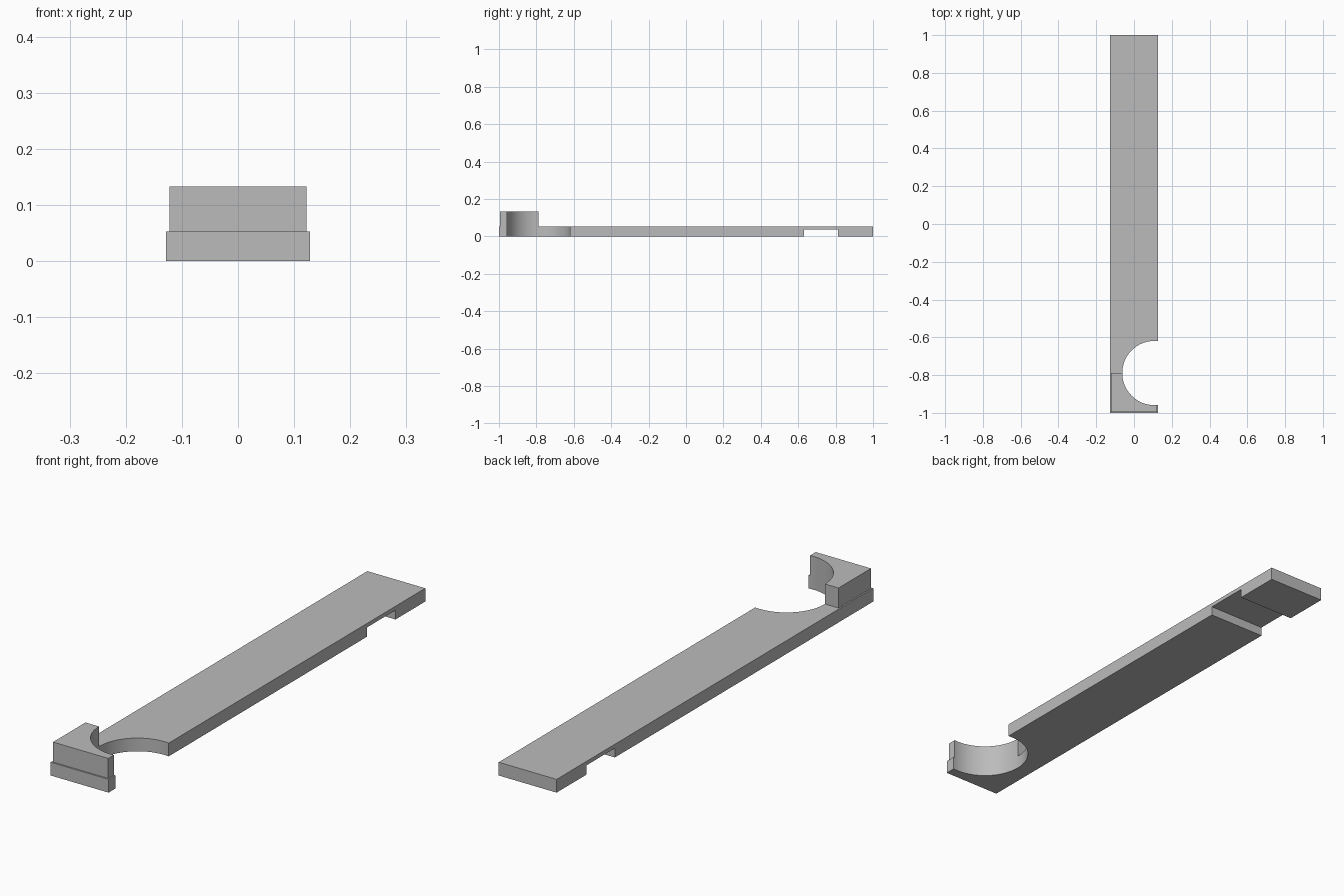
import bpy
import bmesh
import math

cube = bpy.data.objects.get("Cube")
if cube:
    bpy.data.objects.remove(cube, do_unlink=True)

grey = bpy.data.materials.new("plain grey")
grey.use_nodes = True
colour = (0.5, 0.5, 0.5, 1)
grey.diffuse_color = colour
grey.node_tree.nodes["Principled BSDF"].inputs["Base Color"].default_value = colour

HALF_WIDTH = 0.128
PLATE_TOP = 0.053
INSET = 0.006
CUP_X, CUP_Y, CUP_R = 0.108, -0.789, 0.17


def box(name, x, y, z):
    """Box from (min, max) pairs on each axis."""
    bm = bmesh.new()
    bmesh.ops.create_cube(bm, size=1)
    for v in bm.verts:
        v.co = [pair[0] if c < 0 else pair[1] for c, pair in zip(v.co, (x, y, z))]
    mesh = bpy.data.meshes.new(name)
    bm.to_mesh(mesh)
    bm.free()
    obj = bpy.data.objects.new(name, mesh)
    bpy.context.collection.objects.link(obj)
    mesh.materials.append(grey)
    return obj


def cut(obj, cutter):
    """Subtract the cutter and apply the result."""
    mod = obj.modifiers.new("cut", "BOOLEAN")
    mod.operation = "DIFFERENCE"
    mod.solver = "EXACT"
    mod.object = cutter
    bpy.ops.object.select_all(action="DESELECT")
    bpy.context.view_layer.objects.active = obj
    obj.select_set(True)
    bpy.ops.object.modifier_apply(modifier=mod.name)


# Long plate and the raised end block standing on it
plate = box("long_plate", (-HALF_WIDTH, HALF_WIDTH), (-1, 1), (0, PLATE_TOP))
block = box("end_block", (INSET - HALF_WIDTH, HALF_WIDTH - INSET),
            (INSET - 1, CUP_Y), (PLATE_TOP, 0.133))

# Cutters: round side opening and the slot across the underside
bpy.ops.mesh.primitive_cylinder_add(vertices=96, radius=CUP_R, depth=1,
                                    location=(CUP_X, CUP_Y, 0))
round_cutter = bpy.context.object
round_cutter.name = "round_cutter"
round_cutter.data.materials.append(grey)
slot_cutter = box("slot_cutter", (-1, 1), (0.632, 0.812), (-1, 0.037))
for cutter in (round_cutter, slot_cutter):
    cutter.hide_render = True

cut(plate, slot_cutter)
for part in (plate, block):
    cut(part, round_cutter)
    bpy.ops.object.shade_smooth_by_angle(angle=math.radians(30))

for cutter in (round_cutter, slot_cutter):
    bpy.data.objects.remove(cutter, do_unlink=True)
